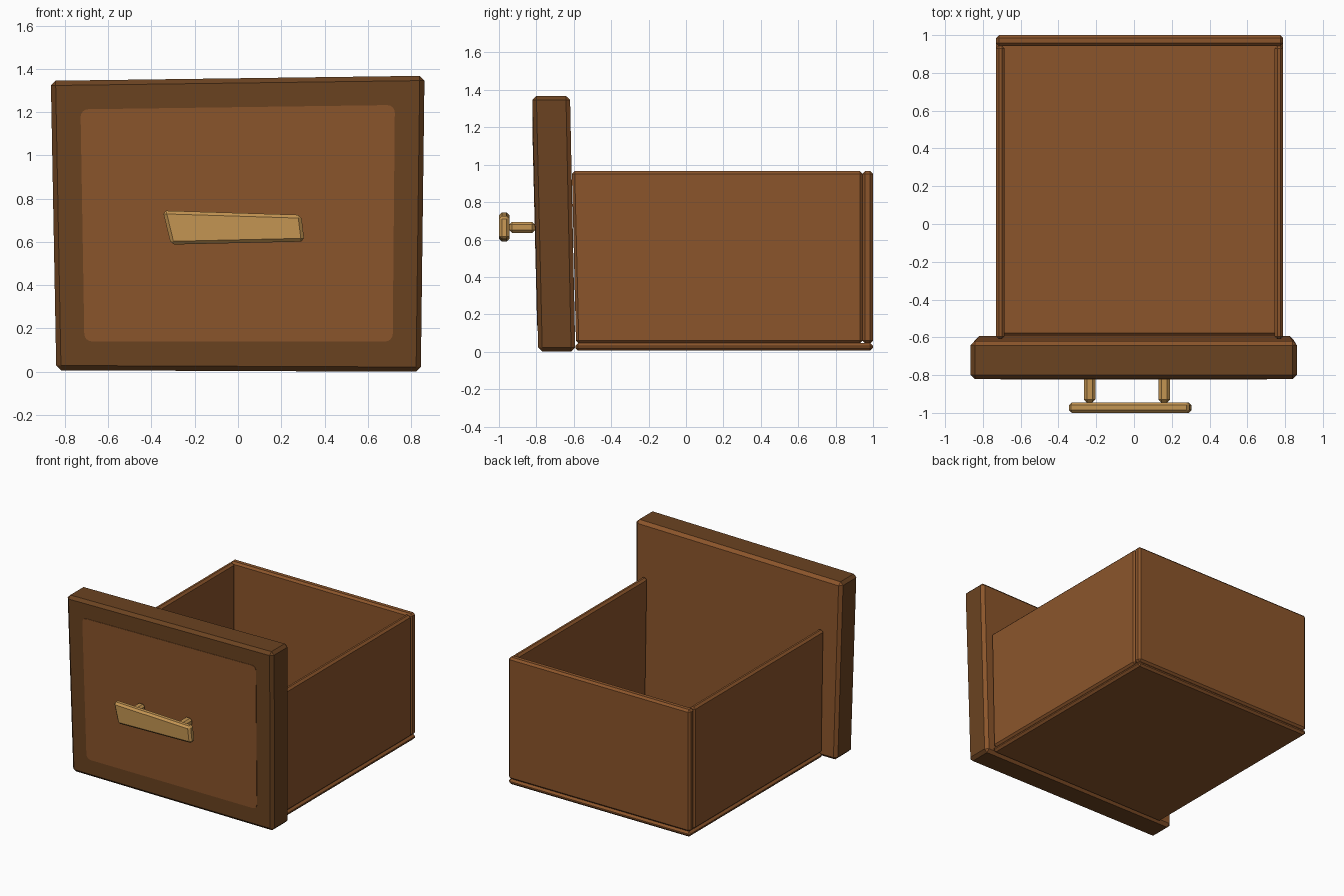
import bpy, bmesh

if "Cube" in bpy.data.objects:
    bpy.data.objects.remove(bpy.data.objects["Cube"])


def material(name, rgb):
    m = bpy.data.materials.new(name)
    m.diffuse_color = (*rgb, 1)
    m.use_nodes = True
    m.node_tree.nodes["Principled BSDF"].inputs["Base Color"].default_value = m.diffuse_color
    return m


LIGHT = material("light_wood", (0.26, 0.091, 0.024))
DARK = material("dark_wood", (0.147, 0.056, 0.015))
BRASS = material("brass", (0.55, 0.30, 0.085))


def board(name, front, y_low, y_high, mats, bevel=0.015, corners_only=False):
    """Bevelled slab. front = four (x, z) corners: bottom left, bottom right,
    top right, top left. y_low / y_high = (front y, back y) at bottom / top."""
    bm = bmesh.new()
    rings = []
    for side in (0, 1):
        ys = (y_low[side], y_low[side], y_high[side], y_high[side])
        rings.append([bm.verts.new((x, y, z)) for (x, z), y in zip(front, ys)])
    a, b = rings
    bm.faces.new(a)
    bm.faces.new(b[::-1])
    for i in range(4):
        j = (i + 1) % 4
        bm.faces.new((a[j], a[i], b[i], b[j]))
    bm.normal_update()
    edges = bm.edges[:]
    if corners_only:
        edges = [e for e in edges if {v in a for v in e.verts} == {True, False}]
    bmesh.ops.bevel(bm, geom=edges, offset=bevel, affect='EDGES', profile=0.5,
                    segments=4 if corners_only else 1)
    bmesh.ops.recalc_face_normals(bm, faces=bm.faces[:])
    bm.normal_update()
    # A second material goes on the back face and its chamfers
    if len(mats) > 1:
        for f in bm.faces:
            f.material_index = 1 if f.normal.y > 0.3 else 0
    me = bpy.data.meshes.new(name)
    bm.to_mesh(me)
    bm.free()
    for m in mats:
        me.materials.append(m)
    ob = bpy.data.objects.new(name, me)
    bpy.context.collection.objects.link(ob)
    return ob


def rect(x0, x1, z0, z1):
    return [(x0, z0), (x1, z0), (x1, z1), (x0, z1)]


# Leaning front panel: dark frame, light back
board("front_panel", [(-0.84, 0.007), (0.845, 0.0), (0.862, 1.368), (-0.865, 1.345)],
      (-0.79, -0.592), (-0.822, -0.62), [DARK, LIGHT], 0.022)
# Light field on the panel face
board("panel_field", [(-0.71, 0.14), (0.715, 0.14), (0.725, 1.233), (-0.728, 1.213)],
      (-0.796, -0.791), (-0.822, -0.816), [LIGHT], 0.035, True)

# Drawer box
for name, x0, x1 in (("left_side", -0.73, -0.685), ("right_side", 0.745, 0.79)):
    board(name, rect(x0, x1, 0.045, 0.966), (-0.588, 0.945), (-0.61, 0.945), [LIGHT])
board("back_board", rect(-0.73, 0.79, 0.045, 0.966), (0.942, 1.0), (0.942, 1.0), [LIGHT])
board("bottom_board", rect(-0.73, 0.79, 0.006, 0.046), (-0.592, 1.0), (-0.592, 1.0), [LIGHT])

# Handle bar and its two posts
board("handle_bar", [(-0.31, 0.588), (0.307, 0.602), (0.292, 0.725), (-0.348, 0.745)],
      (-1.0, -0.944), (-1.0, -0.944), [BRASS])
for name, x in (("left_handle_post", -0.235), ("right_handle_post", 0.16)):
    board(name, rect(x - 0.03, x + 0.03, 0.635, 0.695),
          (-0.945, -0.808), (-0.945, -0.808), [BRASS])
